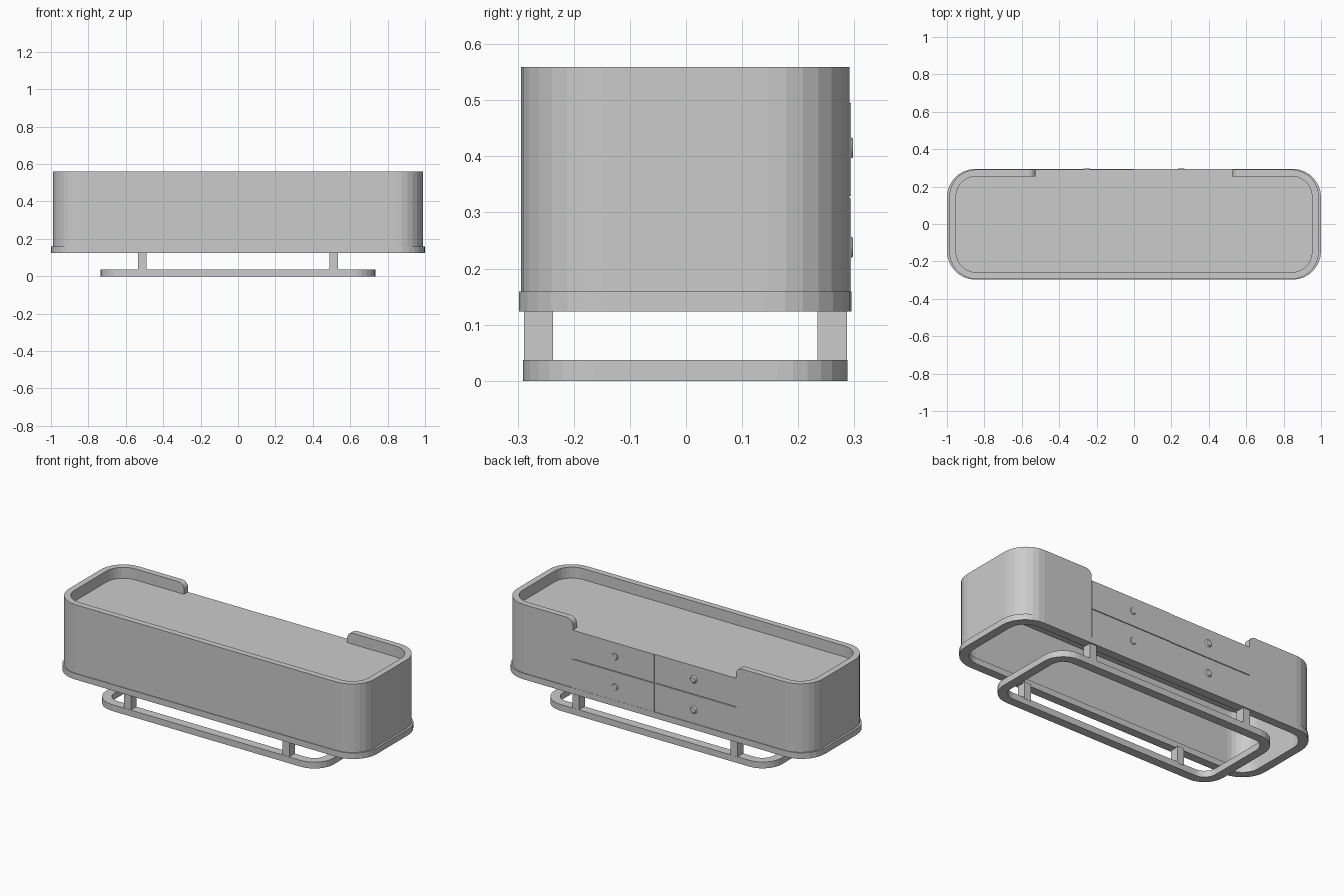
import bpy, bmesh, math
from mathutils import Matrix

if "Cube" in bpy.data.objects:
    bpy.data.objects.remove(bpy.data.objects["Cube"])

grey = bpy.data.materials.new("plain grey")
grey.diffuse_color = (0.6, 0.6, 0.6, 1)
grey.use_nodes = True
grey.node_tree.nodes["Principled BSDF"].inputs["Base Color"].default_value = grey.diffuse_color
YC = -0.0015  # centre of the rounded parts in depth


def finish(bm, name):
    bmesh.ops.recalc_face_normals(bm, faces=bm.faces)
    me = bpy.data.meshes.new(name)
    bm.to_mesh(me)
    bm.free()
    me.materials.append(grey)
    ob = bpy.data.objects.new(name, me)
    bpy.context.collection.objects.link(ob)
    return ob


def outline(hx, hy, r, seg=7):
    pts = []
    for i, (sx, sy) in enumerate([(1, 1), (-1, 1), (-1, -1), (1, -1)]):
        for k in range(seg + 1):
            a = math.pi / 2 * (i + k / seg)
            pts.append((sx * (hx - r) + r * math.cos(a),
                        YC + sy * (hy - r) + r * math.sin(a)))
    return pts


def ring(name, hx, hy, r, w, z0, z1):
    # hollow rounded frame
    bm = bmesh.new()
    outer, inner = outline(hx, hy, r), outline(hx - w, hy - w, r - w)
    loops = [[bm.verts.new((x, y, z)) for x, y in o]
             for o, z in ((outer, z0), (outer, z1), (inner, z1), (inner, z0))]
    n = len(outer)
    for j in range(4):
        a, b = loops[j], loops[(j + 1) % 4]
        for i in range(n):
            k = (i + 1) % n
            bm.faces.new((a[i], a[k], b[k], b[i]))
    return finish(bm, name)


def prism(name, pts, vec):
    # polygon extruded along a vector
    bm = bmesh.new()
    f = bm.faces.new([bm.verts.new(p) for p in pts])
    ext = bmesh.ops.extrude_face_region(bm, geom=[f])
    bmesh.ops.translate(bm, vec=vec,
                        verts=[v for v in ext["geom"] if isinstance(v, bmesh.types.BMVert)])
    return finish(bm, name)


def box(name, x0, x1, y0, y1, z0, z1):
    return prism(name, [(x0, y0, z0), (x1, y0, z0), (x1, y1, z0), (x0, y1, z0)],
                 (0, 0, z1 - z0))


TOP, OPEN, LIP, RIM = 0.495, 0.527, 0.159, 0.559
BACK = 0.291  # rear face of the wall

# outer wall with a round-shouldered opening at the back
wall = ring("outer_wall", 0.988, 0.2925, 0.145, 0.036, LIP, RIM)
r = 0.037
side = [(OPEN, 0.10)] + [(OPEN + r - r * math.cos(a), RIM - r + r * math.sin(a))
                         for a in [math.pi / 2 * k / 6 for k in range(6)]]
side += [(OPEN + r, RIM + 0.0001), (OPEN + r, 0.6)]
shape = side + [(-x, z) for x, z in reversed(side)]
cutter = prism("opening_cutter", [(x, 0.15, z) for x, z in shape], (0, 0.3, 0))
mod = wall.modifiers.new("opening", "BOOLEAN")
mod.operation, mod.solver, mod.object = "DIFFERENCE", "EXACT", cutter
bpy.context.view_layer.objects.active = wall
wall.select_set(True)
bpy.ops.object.modifier_apply(modifier=mod.name)
bpy.data.objects.remove(cutter, do_unlink=True)

# sunken top board; the body is hollow and open underneath
prism("tabletop", [(x, y, TOP - 0.015) for x, y in outline(0.9535, 0.258, 0.1105)],
      (0, 0, 0.015))
box("drawer_backing", -OPEN, OPEN, 0.2565, 0.284, LIP - 0.004, TOP)

# lip around the bottom of the body
ring("base_lip", 1.0, 0.2965, 0.153, 0.05, 0.124, LIP)

# drawers: one pair stands slightly proud, the other is flush with the wall
for sx, sn, yf in ((1, "right", BACK + 0.003), (-1, "left", BACK)):
    xa, xb = sorted((0, sx * OPEN))
    for z0, z1, zk, zn in ((LIP, 0.325, 0.238, "lower"), (0.329, TOP, 0.415, "upper")):
        box(f"{zn}_{sn}_drawer", xa, xb, 0.284, yf, z0, z1)
        bm = bmesh.new()
        bmesh.ops.create_cone(bm, cap_ends=True, segments=16, radius1=0.023, radius2=0.016,
                              depth=0.008, matrix=Matrix.Translation((sx * 0.253, 0.294, zk))
                              @ Matrix.Rotation(-math.pi / 2, 4, "X"))
        finish(bm, f"{zn}_{sn}_knob")

# floor frame and four short posts
ring("floor_frame", 0.735, 0.289, 0.125, 0.052, 0, 0.037)
for sx, sn in ((1, "right"), (-1, "left")):
    for ya, yb, yn in ((-0.289, -0.237, "front"), (0.234, 0.287, "back")):
        box(f"{yn}_{sn}_post", sx * 0.512 - 0.022, sx * 0.512 + 0.022, ya, yb, 0.03, 0.13)
